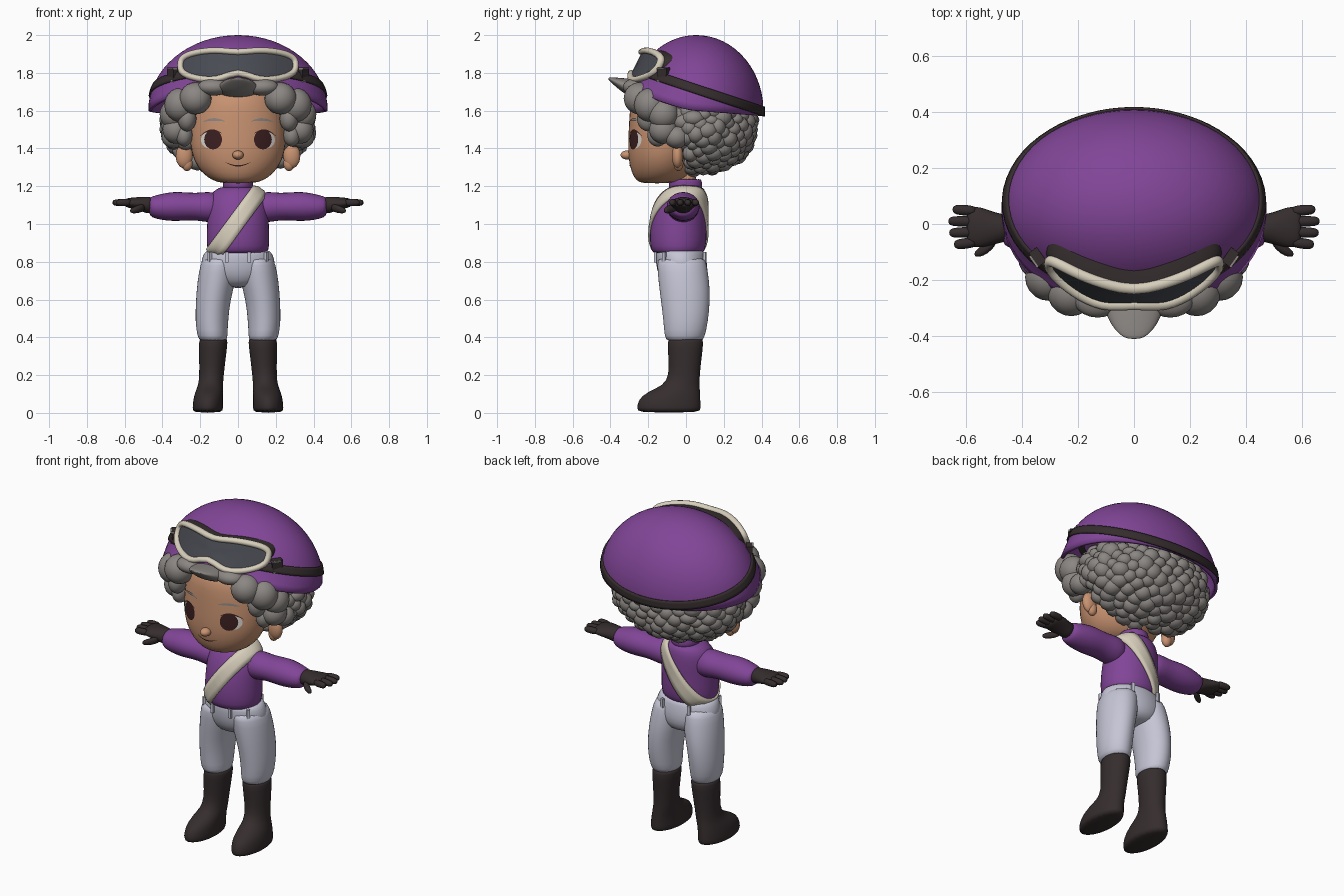
import bpy, bmesh, math, random
from math import sin, cos, pi, tau, exp
from mathutils import Vector as V, Matrix
from mathutils.bvhtree import BVHTree

random.seed(4)
if "Cube" in bpy.data.objects:
    bpy.data.objects.remove(bpy.data.objects["Cube"])


def material(name, r, g, b):
    m = bpy.data.materials.new(name)
    m.use_nodes = True
    m.diffuse_color = (r, g, b, 1)
    m.node_tree.nodes["Principled BSDF"].inputs["Base Color"].default_value = (r, g, b, 1)
    return m


PURPLE = material("purple cloth", .22, .06, .31)
GREY = material("grey hair", .26, .24, .225)
SKIN = material("skin", .58, .29, .165)
WHITE = material("pale trousers", .56, .56, .67)
DARK = material("dark leather", .036, .026, .027)
CREAM = material("cream", .68, .62, .5)
LENS = material("smoky lens", .065, .07, .085)
BROWN = material("eye brown", .045, .014, .015)
EYEWHITE = material("eye white", .75, .72, .68)


def finish(name, bm, mat, mirror=False, sub=0, thick=0, smooth=True):
    bmesh.ops.remove_doubles(bm, verts=bm.verts, dist=1e-5)
    bmesh.ops.recalc_face_normals(bm, faces=bm.faces)
    me = bpy.data.meshes.new(name)
    bm.to_mesh(me)
    bm.free()
    me.materials.append(mat)
    if smooth:
        me.shade_smooth()
    ob = bpy.data.objects.new(name, me)
    bpy.context.collection.objects.link(ob)
    if mirror:
        ob.modifiers.new("mirror", "MIRROR").use_mirror_merge = False
    if thick:
        s = ob.modifiers.new("thickness", "SOLIDIFY")
        s.thickness, s.offset = thick, -1
    if sub:
        s = ob.modifiers.new("smooth", "SUBSURF")
        s.levels = s.render_levels = sub
    return ob


def skin_rows(rows, closed=True, caps=False):
    """Bridge rows of points with quads."""
    bm = bmesh.new()
    vs = [[bm.verts.new(p) for p in row] for row in rows]
    n = len(vs[0])
    for a, b in zip(vs, vs[1:]):
        for i in range(n if closed else n - 1):
            j = (i + 1) % n
            bm.faces.new((a[i], a[j], b[j], b[i]))
    if caps:
        bm.faces.new(vs[0])
        bm.faces.new(vs[-1])
    return bm


def loft(name, rings, mat, mirror=False, n=20):
    """Rings are (centre, half axis, half axis)."""
    rows = [[V(c) + V(u) * cos(tau * i / n) + V(v) * sin(tau * i / n) for i in range(n)]
            for c, u, v in rings]
    return finish(name, skin_rows(rows, caps=True), mat, mirror, sub=1)


def upright(name, sections, mat, mirror=False):
    """Sections are (z, centre x, half width, front y, back y)."""
    return loft(name, [((x, (f + b) / 2, z), (w, 0, 0), (0, (b - f) / 2, 0))
                       for z, x, w, f, b in sections], mat, mirror)


def sideways(name, sections, mat, mirror=True):
    """Sections are (x, y, z, half depth, half height)."""
    return loft(name, [((x, y, z), (0, d, 0), (0, 0, h)) for x, y, z, d, h in sections],
                mat, mirror, 14)


def blobs(name, items, mat, mirror=False, detail=3):
    bm = bmesh.new()
    for c, r in items:
        bmesh.ops.create_icosphere(bm, subdivisions=detail, radius=1,
                                   matrix=Matrix.Translation(c) @ Matrix.Diagonal((*r, 1)))
    return finish(name, bm, mat, mirror)


def boxes(name, items, mat, mirror=True):
    bm = bmesh.new()
    for c, s, turn in items:
        bmesh.ops.create_cube(bm, size=1, matrix=Matrix.Translation(c)
                              @ Matrix.Rotation(turn, 4, 'Z') @ Matrix.Diagonal((*s, 1)))
    return finish(name, bm, mat, mirror, smooth=False)


def drape(name, target, rows, mat, lift, closed=True, mirror=False, thick=0):
    """Cast each (origin, direction) ray onto the target and skin the hits."""
    tree = BVHTree.FromObject(target, bpy.context.evaluated_depsgraph_get())
    out, last = [], None
    for row in rows:
        pts = []
        for o, d in row:
            hit = tree.ray_cast(o, d)[0]
            last = hit - d.normalized() * lift if hit else (last or o)
            pts.append(last)
        out.append(pts)
    return finish(name, skin_rows(out, closed), mat, mirror, thick=thick)


def belt(name, target, centre, along, across, half, mat, lift):
    """Band round the target in the plane of the two given axes."""
    a, b, c = V(along).normalized(), V(across).normalized(), V(centre)
    n = a.cross(b).normalized()
    ring = [a * cos(tau * i / 72) + b * sin(tau * i / 72) for i in range(72)]
    rows = [[(c + d + n * w * half, -d) for d in ring] for w in (-1, -.4, .4, 1)]
    return drape(name, target, rows, mat, lift, thick=.012)


# Boots and trousers
upright("boot", [(0, .16, .08, -.26, .08), (.025, .16, .082, -.262, .08),
                 (.07, .158, .08, -.255, .078), (.11, .153, .075, -.21, .076),
                 (.145, .145, .066, -.12, .073), (.2, .14, .065, -.09, .073),
                 (.3, .135, .072, -.095, .085), (.385, .13, .078, -.1, .095),
                 (.395, .13, .07, -.09, .085)], DARK, True)
upright("trouser_leg", [(.375, .13, .07, -.1, .085), (.4, .135, .08, -.115, .1),
                        (.48, .14, .088, -.12, .118), (.6, .132, .092, -.135, .13),
                        (.7, .113, .103, -.148, .125), (.79, .1, .1, -.155, .11),
                        (.83, .09, .09, -.15, .1)], WHITE, True)
upright("trouser_hips", [(.66, 0, .09, -.09, .07), (.7, 0, .16, -.135, .11),
                         (.76, 0, .203, -.158, .118), (.82, 0, .195, -.162, .108),
                         (.85, 0, .178, -.162, .1), (.865, 0, .165, -.15, .09)], WHITE)
boxes("belt_loop", [((.06, -.163, .825), (.018, .014, .055), 0),
                    ((.15, -.115, .825), (.018, .014, .055), .9),
                    ((.09, .1, .825), (.018, .014, .055), -.3)], WHITE)

# Jersey, collar and sash
jersey = upright("jersey", [(.84, 0, .15, -.165, .085), (.855, 0, .163, -.185, .1),
                            (.91, 0, .17, -.195, .112), (1.0, 0, .165, -.19, .11),
                            (1.09, 0, .163, -.17, .112), (1.15, 0, .152, -.14, .11),
                            (1.185, 0, .12, -.11, .1), (1.2, 0, .08, -.08, .08)], PURPLE)
upright("collar", [(1.17, 0, .09, -.1, .095), (1.21, 0, .078, -.09, .085),
                   (1.24, 0, .082, -.095, .085), (1.235, 0, .06, -.07, .06)], PURPLE)
belt("sash", jersey, (0, -.04, 1.02), (1, 0, 1.35), (0, 1, 0), .045, CREAM, .012)

# Sleeves and gloves
sideways("sleeve", [(.08, -.015, 1.085, .08, .08), (.16, -.015, 1.09, .092, .085),
                    (.22, -.015, 1.092, .085, .073), (.29, -.015, 1.093, .09, .078),
                    (.35, -.015, 1.093, .09, .08), (.41, -.015, 1.09, .082, .07),
                    (.455, -.015, 1.09, .07, .058), (.472, -.015, 1.095, .055, .046)], PURPLE)
sideways("glove_palm", [(.45, -.015, 1.1, .05, .045), (.48, -.015, 1.1, .054, .046),
                        (.51, -.015, 1.105, .062, .04), (.55, -.012, 1.11, .076, .032),
                        (.585, -.01, 1.112, .074, .026), (.6, -.01, 1.112, .06, .018)], DARK)
for i, tip in enumerate((.645, .662, .665, .65)):
    y = -.065 + .037 * i
    sideways("glove_finger", [(.56, y, 1.113, .019, .02), (.61, y * 1.08, 1.114, .02, .02),
                              (tip - .012, y * 1.12, 1.113, .018, .018),
                              (tip, y * 1.12, 1.113, .009, .009)], DARK)
sideways("glove_thumb", [(.49, -.05, 1.09, .024, .022), (.525, -.085, 1.08, .024, .022),
                         (.555, -.102, 1.072, .018, .018), (.572, -.108, 1.07, .008, .009)], DARK)

# Head
upright("neck", [(1.17, 0, .06, -.08, .06), (1.3, 0, .06, -.08, .06)], SKIN)
head = upright("head", [(1.215, 0, .08, -.23, -.08), (1.228, 0, .135, -.265, -.02),
                        (1.27, 0, .195, -.29, .03), (1.34, 0, .24, -.307, .06),
                        (1.42, 0, .258, -.31, .08), (1.52, 0, .255, -.305, .08),
                        (1.62, 0, .238, -.3, .08), (1.69, 0, .21, -.285, .07),
                        (1.74, 0, .14, -.22, .04)], SKIN)
blobs("nose", [((0, -.312, 1.365), (.03, .035, .024))], SKIN)
blobs("ear", [((.285, -.045, 1.36), (.045, .03, .065)),
              ((.27, -.04, 1.32), (.03, .026, .04))], SKIN, True)


def face_oval(name, x, z, rx, rz, mat, lift):
    rows = [[(V((x + k * rx * cos(tau * i / 28), -1, z + k * rz * sin(tau * i / 28))),
              V((0, 1, 0))) for i in range(28)] for k in (0, .35, .7, 1)]
    drape(name, head, rows, mat, lift, mirror=True)


def face_stroke(name, x0, x1, height, width, mat, mirror=True):
    """Thin tapered stroke following height(x)."""
    xs = [x0 + (x1 - x0) * i / 14 for i in range(15)]
    rows = [[(V((x, -1, height(x) + s * width * (.2 + sin(pi * i / 14)))), V((0, 1, 0)))
             for i, x in enumerate(xs)] for s in (-1, 1)]
    drape(name, head, rows, mat, .005, closed=False, mirror=mirror)


face_oval("eye_white", .15, 1.445, .046, .045, EYEWHITE, .003)
face_oval("iris", .132, 1.447, .047, .052, BROWN, .005)
face_stroke("eyelash", .085, .2, lambda x: 1.496 - 7 * (x - .135) ** 2, .004, BROWN)
face_stroke("eyebrow", .07, .185, lambda x: 1.553 - 3 * (x - .125) ** 2, .006, GREY)
face_stroke("mouth", -.065, .065, lambda x: 1.308 + 4.5 * x * x, .003, BROWN, False)

# Hair: rounded base, curls on a spiral, larger front locks and a quiff
blobs("hair_base", [((0, .07, 1.52), (.36, .27, .22))], GREY, detail=4)
curls = []
for i in range(300):
    h = 1 - 2 * (i + .5) / 300
    a, w = i * 2.39996, math.sqrt(1 - h * h)
    x, y, z = .365 * w * cos(a), .07 + .265 * w * sin(a), 1.52 + .225 * h
    ear_gap = y < .02 and z < 1.42
    face_gap = y < -.08 and abs(x) < .27
    if z < 1.67 and not ear_gap and not face_gap:
        r = random.uniform(.042, .06)
        curls.append(((x, y, z), (r, r * random.uniform(.8, 1.1), r * random.uniform(.75, 1))))
blobs("hair_curls", curls, GREY, detail=2)
blobs("front_locks", [((.13, -.27, 1.725), (.085, .065, .045)),
                      ((.225, -.245, 1.665), (.085, .085, .085)),
                      ((.305, -.19, 1.63), (.085, .085, .09)),
                      ((.27, -.2, 1.56), (.05, .06, .07)),
                      ((.34, -.12, 1.58), (.075, .08, .08)),
                      ((.33, -.12, 1.5), (.07, .075, .075)),
                      ((.285, -.15, 1.47), (.045, .055, .06)),
                      ((.34, -.05, 1.46), (.065, .065, .06))], GREY, True)
loft("quiff", [((0, -.22, 1.71), (.12, 0, 0), (0, 0, .05)),
               ((0, -.3, 1.72), (.11, 0, 0), (0, 0, .05)),
               ((0, -.36, 1.745), (.085, 0, 0), (0, 0, .03)),
               ((0, -.4, 1.765), (.05, 0, 0), (0, 0, .012)),
               ((0, -.412, 1.77), (.02, 0, 0), (0, 0, .004))], GREY)

# Helmet: dome with a raised, slightly flared front rim
dome = []
for k in range(17):
    row = []
    for i in range(64):
        a = tau * i / 64
        front = max(0, -sin(a))
        low = .34 * front ** 1.5 - .07 * max(0, sin(a))
        e = low + (pi / 2 - low) * k / 16
        flare = 1 + .12 * front ** 2 * max(0, 1 - k / 2)
        row.append((.475 * cos(a) * cos(e) * flare, .055 + .355 * sin(a) * cos(e) * flare,
                    1.6 + .4 * sin(e)))
    dome.append(row)
helmet = finish("helmet", skin_rows(dome), PURPLE, thick=.018)
belt("goggle_strap", helmet, (0, .055, 1.715), (1, 0, 0), (0, 1, -.33), .024, DARK, .01)


# Goggles: wrapped outline with a dip over the nose
def goggle(t, k, back=0):
    x = .305 * math.copysign(abs(cos(t)) ** .8, cos(t))
    z = .083 * math.copysign(abs(sin(t)) ** .7, sin(t))
    z *= 1 - (.5 if z < 0 else .15) * exp(-(x / .09) ** 2)
    x, z = x * k, z * k
    return V((x, -.268 + 1.35 * x * x + .5 * z + back, 1.84 + z))


turns = [tau * i / 64 for i in range(64)]
finish("goggle_lens", skin_rows([[goggle(t, k) for t in turns] for k in (0, .25, .5, .75, 1)]), LENS)
finish("goggle_padding", skin_rows([[goggle(t, k, b) for t in turns]
                                    for k, b in ((.98, .0), (1.03, .03), (1, .08))]), DARK)
tube = []
for i, t in enumerate(turns):
    p = goggle(t, 1)
    ahead = (goggle(t + .05, 1) - goggle(t - .05, 1)).normalized()
    side = ahead.cross(V((0, 1, 0))).normalized()
    up = side.cross(ahead)
    tube.append([p + .017 * cos(tau * j / 10) * side + .02 * sin(tau * j / 10) * up
                 for j in range(10)])
finish("goggle_frame", skin_rows(tube + tube[:1]), CREAM)
boxes("strap_buckle", [((.345, -.118, 1.79), (.06, .035, .075), .95)], DARK)
boxes("buckle_bar", [((.35, -.128, 1.79 + s * .032), (.05, .03, .01), .95) for s in (-1, 1)], GREY)
